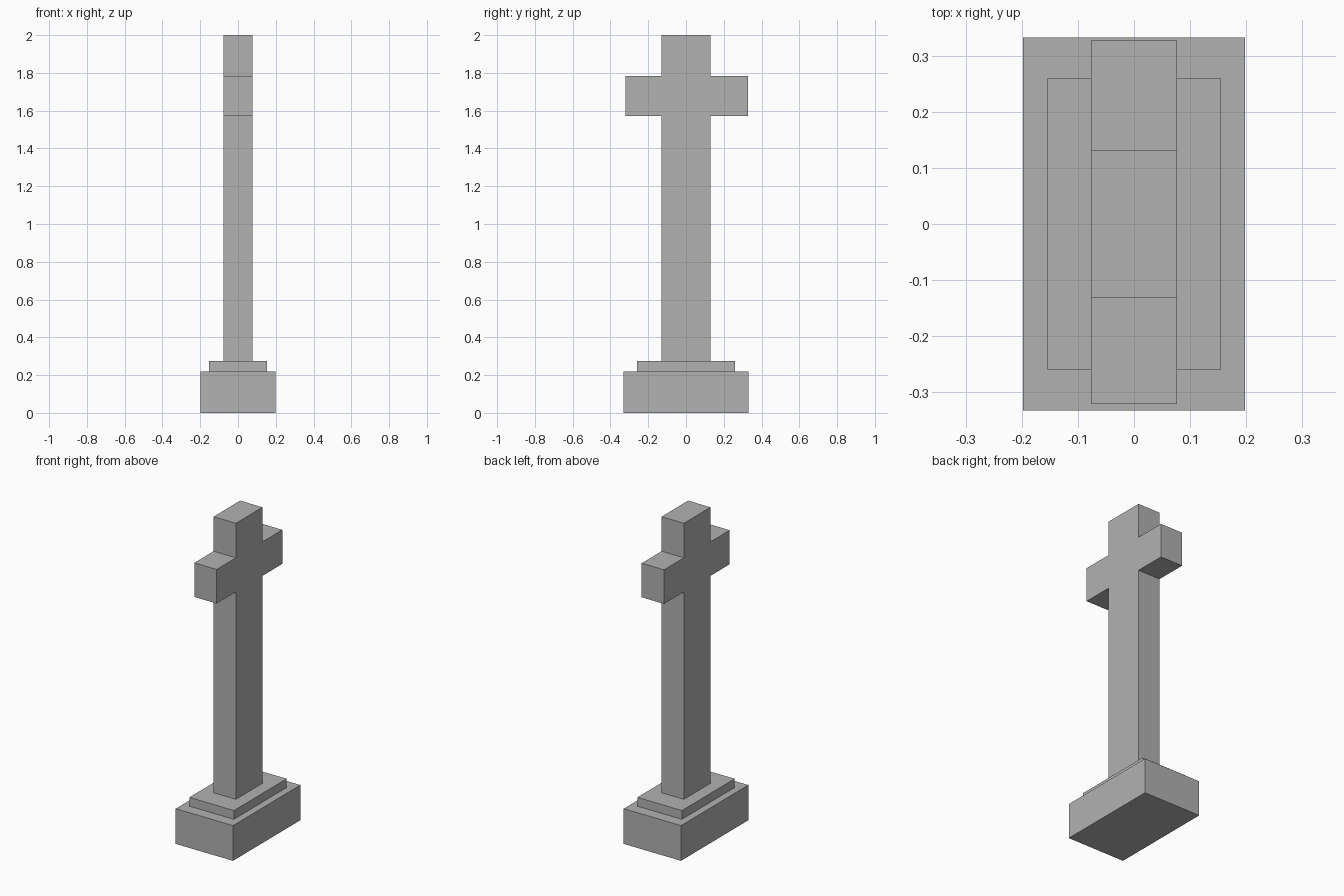
import bpy
import bmesh

if "Cube" in bpy.data.objects:
    bpy.data.objects.remove(bpy.data.objects["Cube"])

stone = bpy.data.materials.new("grey stone")
stone.diffuse_color = (0.445, 0.445, 0.445, 1)
stone.use_nodes = True
stone.node_tree.nodes["Principled BSDF"].inputs["Base Color"].default_value = stone.diffuse_color


def extruded_profile(name, outline, half_width):
    """Extrude a closed (y, z) outline along x, centred on x = 0."""
    bm = bmesh.new()
    face = bm.faces.new([bm.verts.new((-half_width, y, z)) for y, z in outline])
    result = bmesh.ops.extrude_face_region(bm, geom=[face], use_keep_orig=True)
    moved = [g for g in result["geom"] if isinstance(g, bmesh.types.BMVert)]
    bmesh.ops.translate(bm, verts=moved, vec=(2 * half_width, 0, 0))
    bmesh.ops.recalc_face_normals(bm, faces=bm.faces)
    mesh = bpy.data.meshes.new(name)
    bm.to_mesh(mesh)
    bm.free()
    mesh.materials.append(stone)
    obj = bpy.data.objects.new(name, mesh)
    bpy.context.collection.objects.link(obj)
    return obj


def block(name, half_x, half_y, z0, z1):
    outline = [(-half_y, z0), (half_y, z0), (half_y, z1), (-half_y, z1)]
    return extruded_profile(name, outline, half_x)


# Stepped pedestal
block("plinth", 0.198, 0.332, 0.0, 0.22)
block("pedestal_step", 0.154, 0.26, 0.22, 0.275)

# Shaft and crossbar as one solid outline
shaft, arm_back, arm_front = 0.131, 0.327, -0.321
foot, arm_low, arm_high, top = 0.275, 1.571, 1.784, 2.0
extruded_profile("cross", [
    (-shaft, foot), (shaft, foot),
    (shaft, arm_low), (arm_back, arm_low), (arm_back, arm_high), (shaft, arm_high),
    (shaft, top), (-shaft, top),
    (-shaft, arm_high), (arm_front, arm_high), (arm_front, arm_low), (-shaft, arm_low),
], 0.077)
